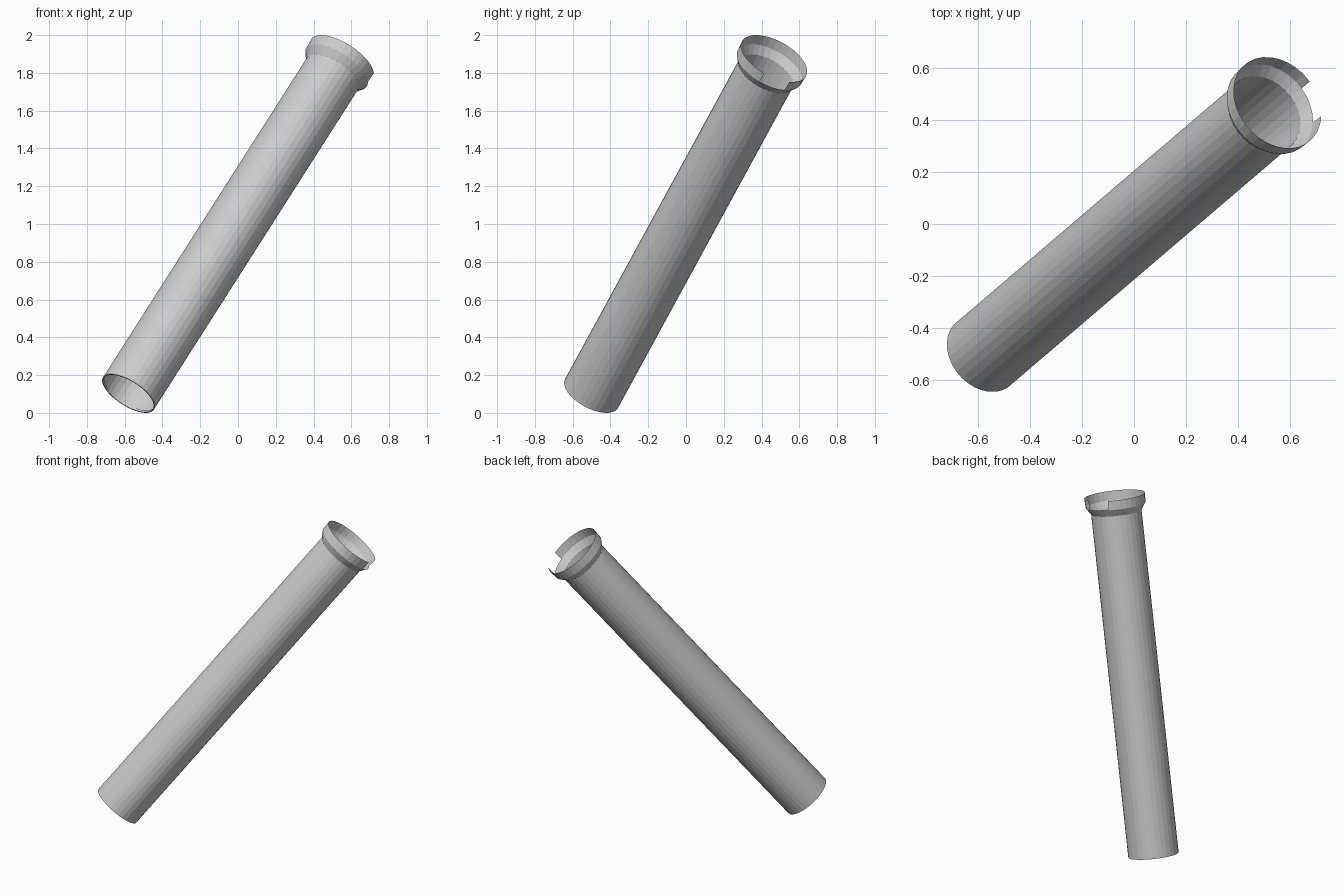
import bpy, bmesh, math
from mathutils import Vector, Matrix

if "Cube" in bpy.data.objects:
    bpy.data.objects.remove(bpy.data.objects["Cube"])

SIDES = 32
LENGTH = 2.315
R_PIPE, R_COLLAR = 0.16, 0.193

# Pipe axis, plus two directions across it
tilt, azim = math.radians(40), math.radians(40.5)
ca, sa = math.cos(azim), math.sin(azim)
axis = Vector((math.sin(tilt) * ca, math.sin(tilt) * sa, math.cos(tilt)))
low = Vector((math.cos(tilt) * ca, math.cos(tilt) * sa, -math.sin(tilt)))
side = axis.cross(low)
base = Vector((-0.58, -0.50, R_PIPE * math.sin(tilt)))
placement = Matrix.Translation(base) @ Matrix((low, side, axis)).transposed().to_4x4()


def lathe(name, profile, gap=None):
    """Spin (radius, height) points; gap = (band index, set of open facets)."""
    bm = bmesh.new()
    rings = []
    for r, h in profile:
        ring = []
        for i in range(SIDES):
            a = 2 * math.pi * (i + 0.5) / SIDES
            ring.append(bm.verts.new((r * math.cos(a), r * math.sin(a), h)))
        rings.append(ring)
    for b, (lo, hi) in enumerate(zip(rings, rings[1:])):
        for i in range(SIDES):
            if gap and b == gap[0] and i in gap[1]:
                continue
            j = (i + 1) % SIDES
            bm.faces.new((lo[i], lo[j], hi[j], hi[i]))
    mesh = bpy.data.meshes.new(name)
    bm.to_mesh(mesh)
    bm.free()
    obj = bpy.data.objects.new(name, mesh)
    obj.matrix_world = placement
    bpy.context.collection.objects.link(obj)
    return obj


# Long open pipe with a thin turned-in lip at the lower end
lathe("pipe", [(R_PIPE - 0.006, 0.012), (R_PIPE - 0.006, 0), (R_PIPE, 0),
               (R_PIPE, LENGTH - 0.105)])

# Flared socket collar with a notch four facets wide in its upper band
notch = {SIDES - 1 - k for k in range(1, 5)}
lathe("socket_collar", [(R_PIPE, LENGTH - 0.105), (R_COLLAR - 0.003, LENGTH - 0.06),
                        (R_COLLAR, LENGTH)], gap=(1, notch))
